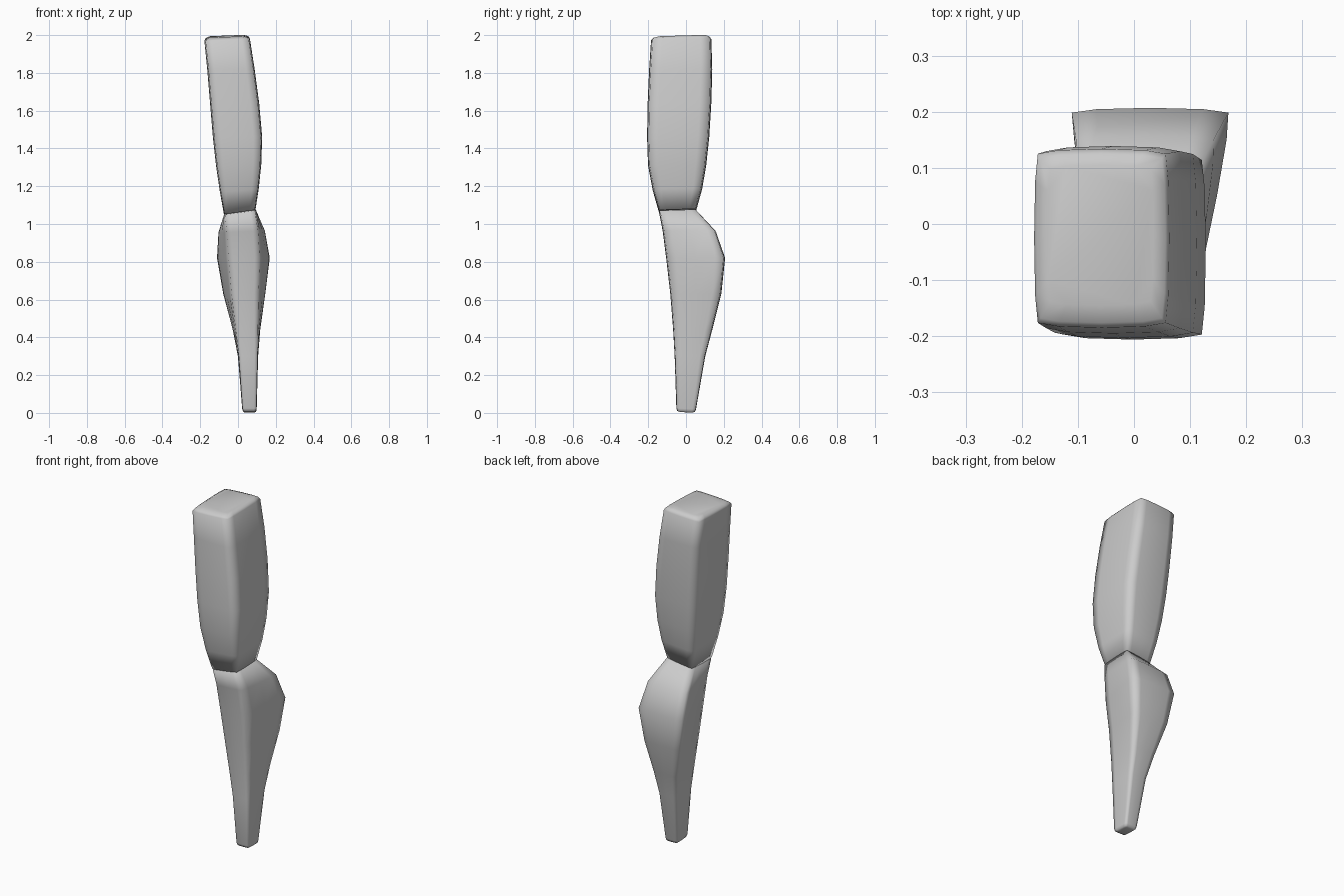
import bpy, bmesh

# Unit cross-section: a slightly bulged square with four points per side
side = [(-0.945, -0.945), (-0.64, -0.985), (0.0, -1.0), (0.64, -0.985)]
section = []
for k in range(4):
    for u, v in side:
        for _ in range(k):
            u, v = -v, u
        section.append((u, v))


def lerp(a, b, t):
    return a + (b - a) * t


def loft(name, rows):
    """Rows: z, x-slope, y-slope, front x range, back x range, y range."""
    bm = bmesh.new()
    rings = []
    for z, sx, sy, f0, f1, b0, b1, y0, y1 in rows:
        cx, cy = (f0 + f1 + b0 + b1) / 4, (y0 + y1) / 2
        ring = []
        for u, v in section:
            s, t = (u + 1) / 2, (v + 1) / 2
            x = lerp(lerp(f0, b0, t), lerp(f1, b1, t), s)
            y = lerp(y0, y1, t)
            ring.append(bm.verts.new((x, y, z + sx * (x - cx) + sy * (y - cy))))
        rings.append(ring)
    for a, b in zip(rings, rings[1:]):
        for i in range(len(a)):
            j = (i + 1) % len(a)
            bm.faces.new((a[i], a[j], b[j], b[i]))
    bm.faces.new(rings[0])
    bm.faces.new(rings[-1])
    bmesh.ops.recalc_face_normals(bm, faces=bm.faces)
    for f in bm.faces:
        f.smooth = True
    mesh = bpy.data.meshes.new(name)
    bm.to_mesh(mesh)
    bm.free()
    ob = bpy.data.objects.new(name, mesh)
    bpy.context.collection.objects.link(ob)
    return ob


def box_row(z, sx, sy, x0, x1, y0, y1):
    return (z, sx, sy, x0, x1, x0, x1, y0, y1)


# Upper leg: same width front and back
loft("upper_leg", [
    box_row(1.068, 0.14, 0.03, -0.055, 0.075, -0.125, 0.035),
    box_row(1.066, 0.14, 0.03, -0.075, 0.093, -0.143, 0.053),
    box_row(1.18, 0.08, 0.02, -0.096, 0.110, -0.176, 0.085),
    box_row(1.31, 0.03, 0, -0.116, 0.123, -0.201, 0.107),
    box_row(1.46, 0, 0, -0.133, 0.128, -0.206, 0.123),
    box_row(1.64, 0, 0, -0.148, 0.112, -0.203, 0.134),
    box_row(1.82, 0, 0, -0.163, 0.088, -0.195, 0.139),
    box_row(1.975, 0.05, 0.02, -0.178, 0.063, -0.185, 0.134),
    box_row(1.986, 0.05, 0.03, -0.173, 0.056, -0.176, 0.125),
    box_row(1.994, 0.04, 0.03, -0.155, 0.035, -0.145, 0.105),
])

# Lower leg: wide calf at the back, tapering to a narrow ankle
loft("lower_leg", [
    (0.003, 0, -0.04, 0.034, 0.088, 0.034, 0.088, -0.03, 0.035),
    (0.008, 0, -0.04, 0.027, 0.096, 0.027, 0.096, -0.046, 0.048),
    (0.022, 0, -0.04, 0.022, 0.099, 0.022, 0.099, -0.051, 0.053),
    (0.30, 0, 0, 0.002, 0.106, -0.002, 0.107, -0.060, 0.102),
    (0.44, 0, 0, -0.015, 0.108, -0.032, 0.121, -0.068, 0.139),
    (0.63, 0, 0, -0.037, 0.112, -0.086, 0.152, -0.083, 0.187),
    (0.82, 0, 0, -0.053, 0.118, -0.121, 0.178, -0.105, 0.207),
    (0.96, 0.05, 0, -0.063, 0.110, -0.112, 0.150, -0.123, 0.158),
    (1.062, 0.14, 0.03, -0.073, 0.094, -0.075, 0.096, -0.142, 0.056),
    (1.066, 0.14, 0.03, -0.055, 0.075, -0.055, 0.075, -0.125, 0.035),
])
